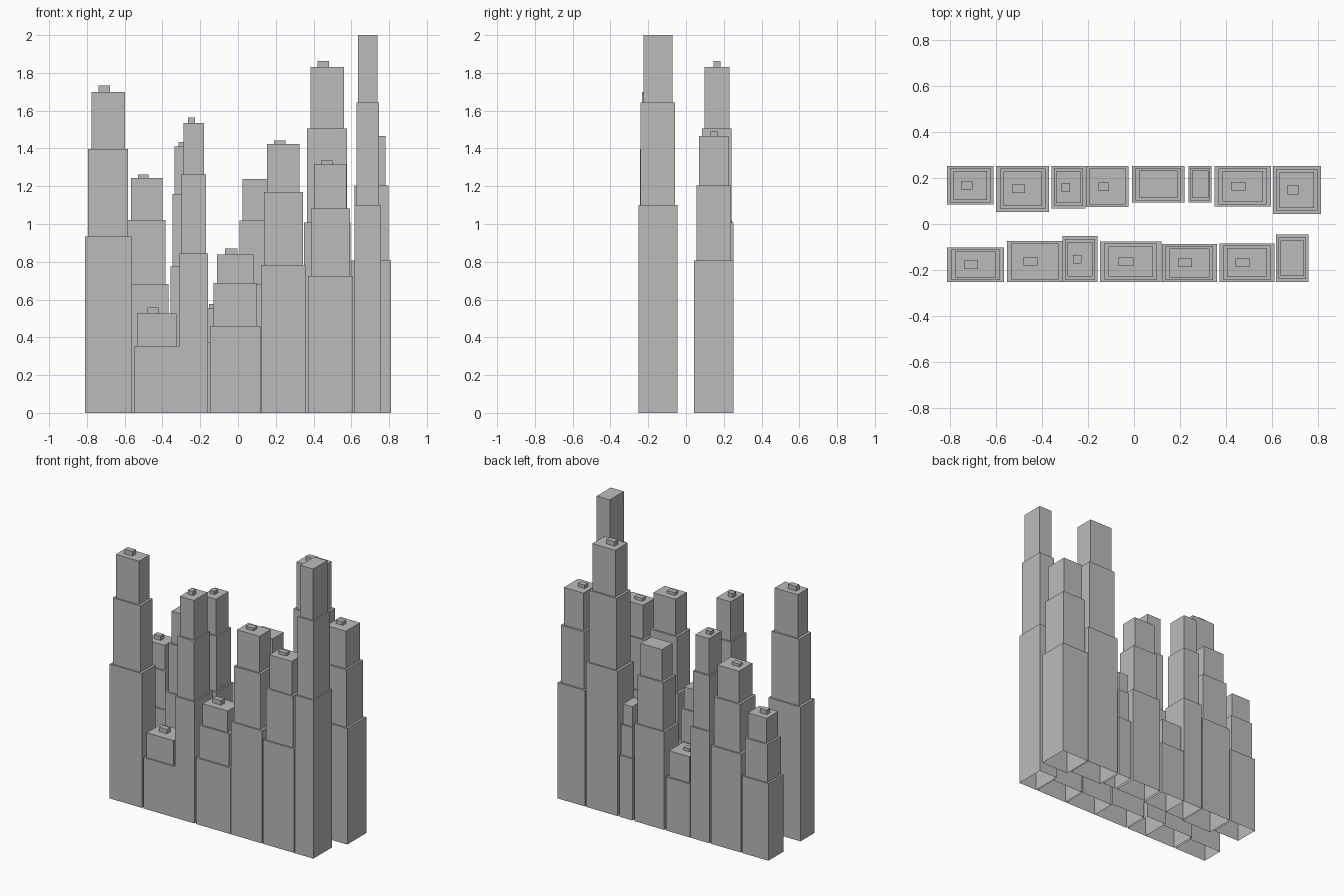
import bpy, bmesh

if "Cube" in bpy.data.objects:
    bpy.data.objects.remove(bpy.data.objects["Cube"])

# One flat colour for the whole skyline
grey = bpy.data.materials.new("concrete_grey")
grey.diffuse_color = (0.5, 0.5, 0.5, 1)
grey.use_nodes = True
grey.node_tree.nodes["Principled BSDF"].inputs["Base Color"].default_value = grey.diffuse_color

EDGE = 0.252                       # outer street line of both rows

# x min, x max, inner y, height, tier count, roof unit height (0 = none)
FRONT = [
    (-0.811, -0.564, 0.101, 1.700, 3, 0.032),
    (-0.551, -0.310, 0.073, 0.527, 2, 0.030),
    (-0.310, -0.159, 0.053, 1.536, 3, 0.029),
    (-0.148, 0.119, 0.075, 0.838, 3, 0.032),
    (0.121, 0.360, 0.086, 1.424, 3, 0.019),
    (0.370, 0.609, 0.084, 1.316, 3, 0.021),
    (0.617, 0.757, 0.046, 2.000, 3, 0),
]
BACK = [
    (-0.811, -0.609, 0.084, 0.975, 3, 0.030),
    (-0.598, -0.368, 0.053, 1.243, 3, 0.019),
    (-0.358, -0.211, 0.067, 1.410, 3, 0.024),
    (-0.209, -0.024, 0.073, 0.555, 2, 0.021),
    (-0.009, 0.220, 0.093, 1.238, 3, 0),
    (0.237, 0.337, 0.093, 0.780, 3, 0),
    (0.349, 0.595, 0.075, 1.832, 3, 0.031),
    (0.602, 0.811, 0.043, 1.466, 3, 0.024),
]

# Tier tops as a share of height, and tier widths / depths as a share of the base
TOPS = {2: (0.672, 1), 3: (0.55, 0.822, 1)}
SCALE_X = (1, 0.86, 0.72)
SCALE_Y = (1, 0.88, 0.75)


def add_block(bm, cx, cy, w, d, z0, z1):
    """Box with walls and roof, open underneath."""
    corners = [(cx - w / 2, cy - d / 2), (cx + w / 2, cy - d / 2),
               (cx + w / 2, cy + d / 2), (cx - w / 2, cy + d / 2)]
    low = [bm.verts.new((x, y, z0)) for x, y in corners]
    high = [bm.verts.new((x, y, z1)) for x, y in corners]
    for i in range(4):
        j = (i + 1) % 4
        bm.faces.new((low[i], low[j], high[j], high[i]))
    bm.faces.new(high)


def finish(bm, name):
    mesh = bpy.data.meshes.new(name)
    bm.to_mesh(mesh)
    bm.free()
    mesh.materials.append(grey)
    obj = bpy.data.objects.new(name, mesh)
    bpy.context.collection.objects.link(obj)


def build_row(row, side, label):
    for n, (x0, x1, inner, height, tiers, unit) in enumerate(row, 1):
        cx, w = (x0 + x1) / 2, x1 - x0
        cy, d = side * (EDGE + inner) / 2, EDGE - inner
        # Stepped tower
        bm = bmesh.new()
        z = 0
        for top, sx, sy in zip(TOPS[tiers], SCALE_X, SCALE_Y):
            add_block(bm, cx, cy, w * sx, d * sy, z, top * height)
            z = top * height
        finish(bm, f"{label}_tower_{n}")
        # Small plant room on the roof
        if unit:
            bm = bmesh.new()
            add_block(bm, cx - 0.08 * w, cy, 0.25 * w, 0.037, height, height + unit)
            finish(bm, f"{label}_roof_unit_{n}")


build_row(FRONT, -1, "front")
build_row(BACK, 1, "back")
